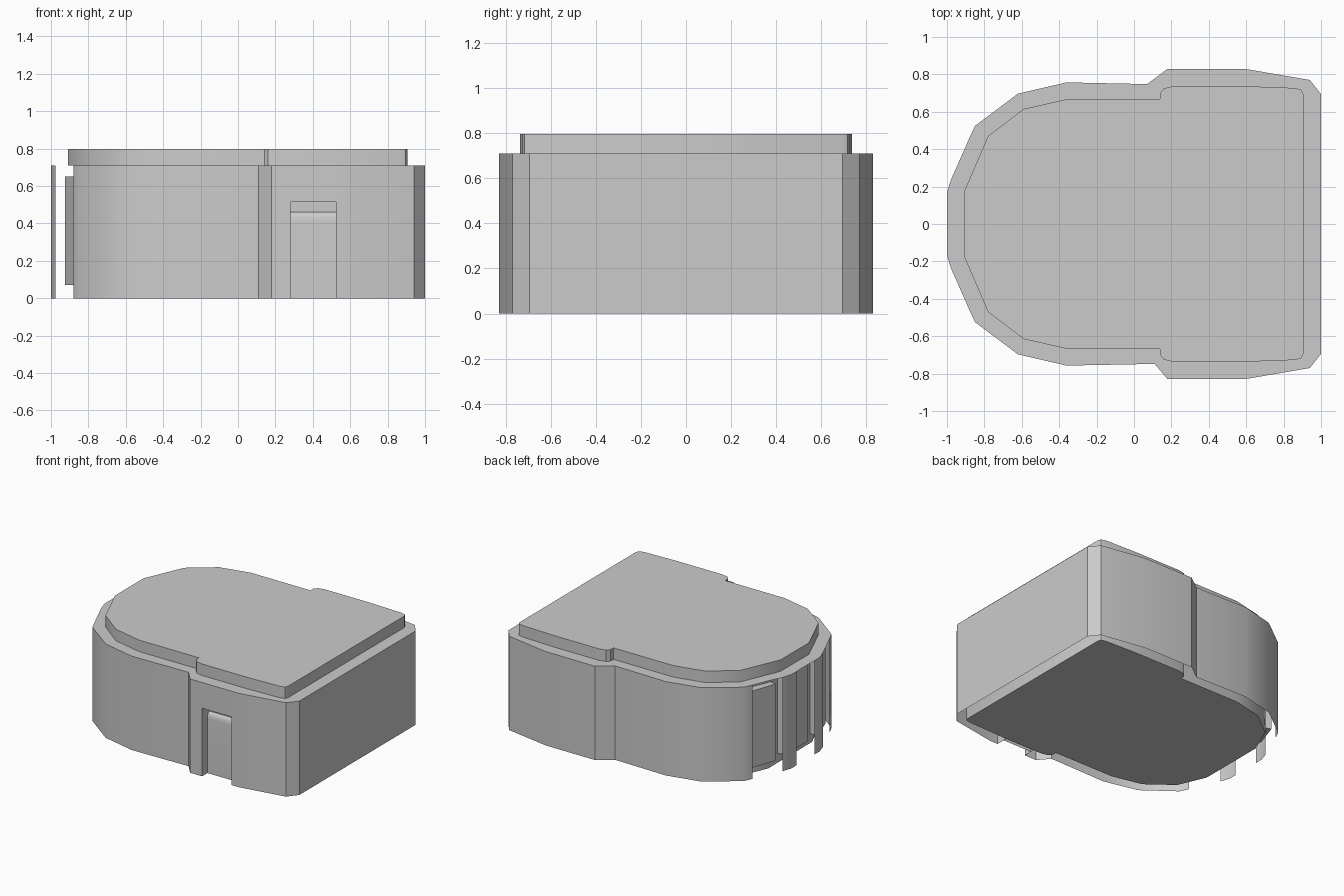
import bpy, bmesh, math

if "Cube" in bpy.data.objects:
    bpy.data.objects.remove(bpy.data.objects["Cube"])

H, TOP = 0.71, 0.797
SILL, HEAD = 0.07, 0.65
DOOR_L, DOOR_R, DOOR_H = 0.28, 0.525, 0.515
FACE_Y, PANEL_Y, UPPER_Y = -0.83, -0.765, -0.742


def finish(name, bm, angle=35):
    bmesh.ops.remove_doubles(bm, verts=bm.verts, dist=1e-5)
    bmesh.ops.recalc_face_normals(bm, faces=bm.faces)
    mesh = bpy.data.meshes.new(name)
    bm.to_mesh(mesh)
    bm.free()
    ob = bpy.data.objects.new(name, mesh)
    bpy.context.collection.objects.link(ob)
    bpy.ops.object.select_all(action='DESELECT')
    ob.select_set(True)
    bpy.context.view_layer.objects.active = ob
    bpy.ops.object.shade_smooth_by_angle(angle=math.radians(angle))
    return ob


def strip(bm, pts, z0, z1, closed=False):
    lo = [bm.verts.new((x, y, z0)) for x, y in pts]
    hi = [bm.verts.new((x, y, z1)) for x, y in pts]
    n = len(pts)
    for i in range(n if closed else n - 1):
        j = (i + 1) % n
        bm.faces.new((lo[i], lo[j], hi[j], hi[i]))


def cap(bm, pts, z):
    bm.faces.new([bm.verts.new((x, y, z)) for x, y in pts])


def mirrored(pts):
    return [(x, -y) for x, y in reversed(pts)]


# Outlines of the back half, from the curved left end to the square right end
curve = [(-0.88, 0.46), (-0.85, 0.525), (-0.62, 0.697), (-0.36, 0.757)]
shoulder = [(0.18, 0.83), (0.59, 0.83), (0.94, 0.77), (1.0, 0.695)]
pier = [(-1.0, 0.11), (-1.0, 0.17), (-0.977, 0.24)]
back_wall = curve + [(0.07, 0.748)] + shoulder
front_wall = mirrored(curve + [(0.11, 0.748)] + shoulder)

# Outer shell: thin open-bottomed walls, left end broken by three tall openings
bm = bmesh.new()
strip(bm, back_wall + front_wall[:3], 0, H)
strip(bm, [(0.59, FACE_Y), (DOOR_R, FACE_Y)], 0, H)
strip(bm, [(DOOR_R, FACE_Y), (DOOR_L, FACE_Y)], DOOR_H, H)
strip(bm, [(DOOR_L, FACE_Y)] + front_wall[3:], 0, H)
strip(bm, pier, 0, H)
strip(bm, mirrored(pier), 0, H)
cap(bm, pier[1:] + back_wall + front_wall + mirrored(pier[1:]), H)
finish("outer_shell", bm)

# Raised roof slab with the stepped, slightly rounded outline
end = [(-0.91, 0.17), (-0.78, 0.47)]
half = [(-0.59, 0.615), (-0.36, 0.667),
        (0.14, 0.667), (0.14, 0.70), (0.16, 0.725), (0.21, 0.737),
        (0.59, 0.737), (0.86, 0.727), (0.895, 0.717), (0.905, 0.695)]
roof = end + half
roof = roof + mirrored(roof)
bm = bmesh.new()
strip(bm, roof, H, TOP, True)
cap(bm, roof, TOP)
finish("roof_slab", bm, 30)

# Inner core under the roof, squared off at the left behind the openings
core = [(-0.87, 0.262), (-0.78, 0.47)] + half
core = core + mirrored(core)
bm = bmesh.new()
strip(bm, core, 0, H, True)
cap(bm, core, 0)
finish("inner_core", bm, 30)

# Recessed window panels behind the three openings
side = [(-0.86, 0.44), (-0.925, 0.25), (-0.87, 0.24), (-0.80, 0.42)]
middle = [(-0.925, 0.13), (-0.925, -0.13), (-0.87, -0.15), (-0.87, 0.15)]
for name, pts in (("back_window", side), ("middle_window", middle),
                  ("front_window", mirrored(side))):
    bm = bmesh.new()
    strip(bm, pts, SILL, HEAD, True)
    cap(bm, pts, SILL)
    cap(bm, pts, HEAD)
    finish(name, bm)

# Recessed doorway: jambs and ceiling
nook = [(DOOR_L, FACE_Y), (DOOR_L, UPPER_Y), (DOOR_R, UPPER_Y), (DOOR_R, FACE_Y)]
bm = bmesh.new()
strip(bm, nook[:2], 0, DOOR_H)
strip(bm, nook[2:], 0, DOOR_H)
cap(bm, nook, DOOR_H)
finish("door_recess", bm)

# Door panel whose top rolls back into the recess
profile = [(PANEL_Y, 0), (PANEL_Y, 0.41)]
for i in range(1, 6):
    a = math.pi / 2 * i / 5
    profile.append((UPPER_Y + (PANEL_Y - UPPER_Y) * math.cos(a), 0.41 + 0.05 * math.sin(a)))
profile.append((UPPER_Y, DOOR_H))
bm = bmesh.new()
left, right = [[bm.verts.new((x, y, z)) for y, z in profile] for x in (DOOR_L, DOOR_R)]
for i in range(len(profile) - 1):
    bm.faces.new((left[i], right[i], right[i + 1], left[i + 1]))
finish("door_panel", bm)
